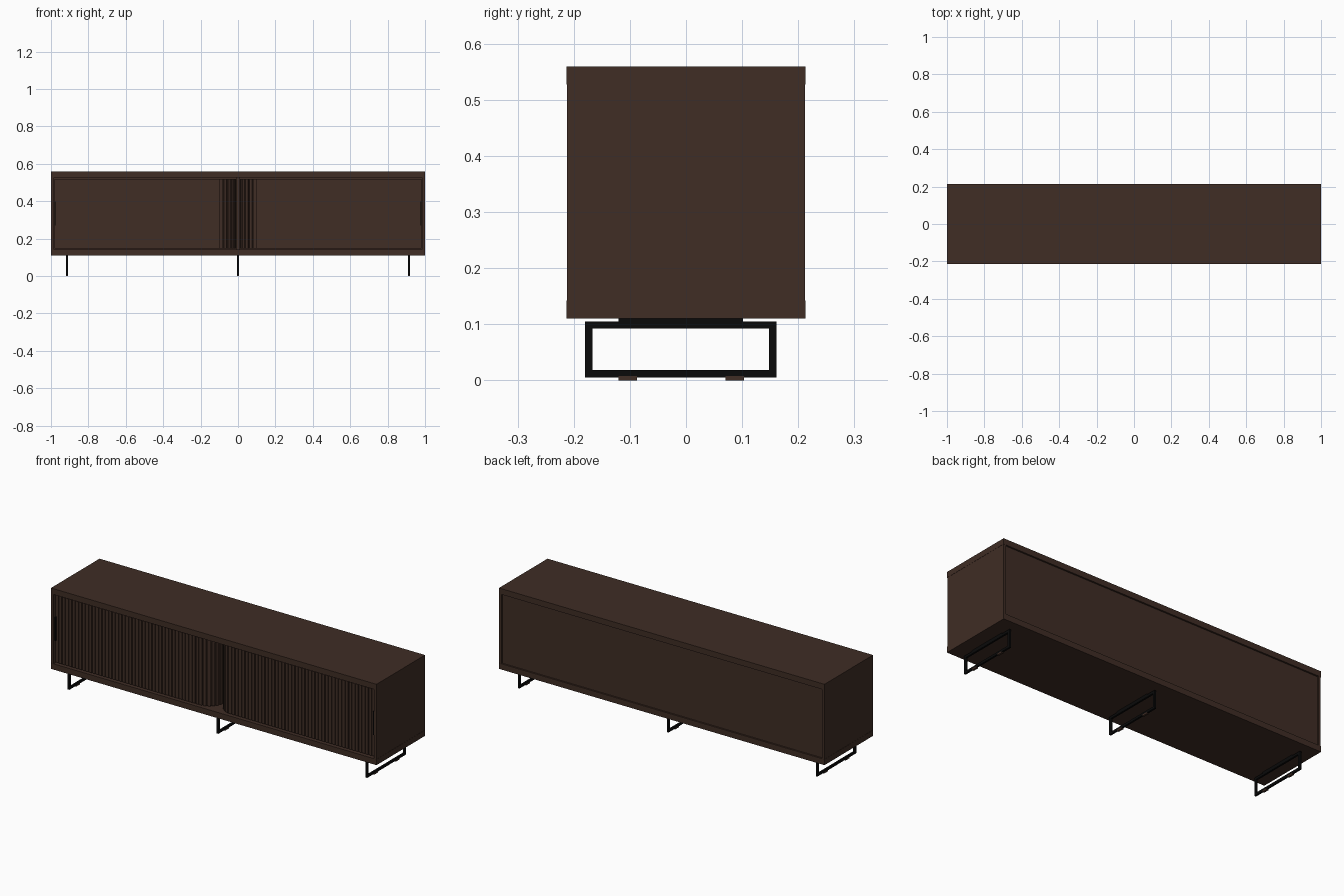
import bpy, bmesh, math
from mathutils import Matrix, Vector

if "Cube" in bpy.data.objects:
    bpy.data.objects.remove(bpy.data.objects["Cube"])


def material(name, rgb):
    m = bpy.data.materials.new(name)
    m.diffuse_color = (*rgb, 1)
    m.use_nodes = True
    m.node_tree.nodes["Principled BSDF"].inputs["Base Color"].default_value = m.diffuse_color
    return m


wood = material("dark walnut", (0.050, 0.026, 0.018))
black = material("black metal", (0.003, 0.003, 0.003))


def finish(name, bm, mat):
    bmesh.ops.recalc_face_normals(bm, faces=bm.faces)
    me = bpy.data.meshes.new(name)
    bm.to_mesh(me)
    bm.free()
    me.materials.append(mat)
    ob = bpy.data.objects.new(name, me)
    bpy.context.collection.objects.link(ob)
    return ob


def add_box(bm, lo, hi):
    c = [(a + b) / 2 for a, b in zip(lo, hi)]
    s = [b - a for a, b in zip(lo, hi)]
    bmesh.ops.create_cube(bm, size=1, matrix=Matrix.Translation(c) @ Matrix.Diagonal((*s, 1)))


def box(name, lo, hi, mat=wood):
    bm = bmesh.new()
    add_box(bm, lo, hi)
    return finish(name, bm, mat)


D = 0.213
Z0, Z1 = 0.142, 0.527

# Carcass
box("top_panel", (-1, -D, Z1), (1, D, 0.559))
box("bottom_panel", (-1, -D, 0.11), (1, D, Z0))
box("back_panel", (-0.984, 0.192, Z0), (0.984, 0.204, Z1))
box("centre_divider", (-0.008, -0.09, Z0), (0.008, 0.192, Z1))
for s, side in ((-1, "left"), (1, "right")):
    x = sorted((s * 0.999, s * 0.984))
    box(side + "_side_panel", (x[0], -D + 0.001, Z0), (x[1], D - 0.001, Z1))

# Tambour path: straight front, quarter turn inward, straight run into the cabinet
YF, R, XS, XC = -0.192, 0.075, 0.962, 0.092
STRAIGHT, ARC, INNER = XS - XC, R * math.pi / 2, 0.12


def path(d):
    """Point and outward normal at distance d along the left door."""
    if d < STRAIGHT:
        return Vector((-XS + d, YF, 0)), Vector((0, -1, 0))
    if d < STRAIGHT + ARC:
        a = (d - STRAIGHT) / R
        n = Vector((math.sin(a), -math.cos(a), 0))
        return Vector((-XC, YF + R, 0)) + n * R, n
    return Vector((-XC + R, YF + R + d - STRAIGHT - ARC, 0)), Vector((1, 0, 0))


for s, side in ((-1, "left"), (1, "right")):
    # Individual slats following the path
    slats, pitch = bmesh.new(), 0.0205
    for i in range(int((STRAIGHT + ARC + INNER) / pitch)):
        p, n = path((i + 0.5) * pitch)
        t = Vector((-n.y, n.x, 0))
        rot = Matrix((t, n, (0, 0, 1))).transposed().to_4x4()
        mid = p + n * 0.003 + Vector((0, 0, (0.147 + 0.519) / 2))
        size = Matrix.Diagonal((0.0165, 0.010, 0.372, 1))
        bmesh.ops.create_cube(slats, size=1, matrix=Matrix.Translation(mid) @ rot @ size)
    # Thin continuous backing behind the slats
    back = bmesh.new()
    ds = [0, STRAIGHT] + [STRAIGHT + ARC * k / 12 for k in range(1, 13)] + [STRAIGHT + ARC + INNER]
    rings = []
    for d in ds:
        p, n = path(d)
        rings.append([back.verts.new(p + n * o + Vector((0, 0, z)))
                      for o, z in ((0, 0.147), (0, 0.519), (-0.005, 0.519), (-0.005, 0.147))])
    for a, b in zip(rings, rings[1:]):
        for k in range(4):
            back.faces.new((a[k], a[(k + 1) % 4], b[(k + 1) % 4], b[k]))
    back.faces.new(rings[0])
    back.faces.new(rings[-1])
    for bm, name in ((slats, "_door_slats"), (back, "_door_backing")):
        if s > 0:
            bmesh.ops.scale(bm, vec=(-1, 1, 1), verts=bm.verts)
        finish(side + name, bm, wood)
    # End stile and slim handle at the outer edge of the door
    x = sorted((s * 0.982, s * 0.963))
    box(side + "_door_stile", (x[0], YF - 0.006, 0.147), (x[1], YF + 0.008, 0.519))
    x = sorted((s * 0.982, s * 0.975))
    box(side + "_handle", (x[0], -0.208, 0.27), (x[1], -0.198, 0.40), black)

# Sled legs: rectangular frame, mounting plate and two floor pads each
for x, side in ((-0.915, "left"), (0, "middle"), (0.915, "right")):
    bm = bmesh.new()
    w, t = 0.005, 0.013
    ya, yb, za, zb = -0.18, 0.161, 0.005, 0.105
    add_box(bm, (x - w, ya, za), (x + w, yb, za + t))
    add_box(bm, (x - w, ya, zb - t), (x + w, yb, zb))
    add_box(bm, (x - w, ya, za + t), (x + w, ya + t, zb - t))
    add_box(bm, (x - w, yb - t, za + t), (x + w, yb, zb - t))
    finish(side + "_leg_frame", bm, black)
    box(side + "_leg_plate", (x - w, -0.12, zb), (x + w, 0.102, 0.111), black)
    for y, end in ((-0.12, "front"), (0.07, "back")):
        box(f"{side}_{end}_floor_pad", (x - 0.0055, y, 0), (x + 0.0055, y + 0.033, 0.008))
